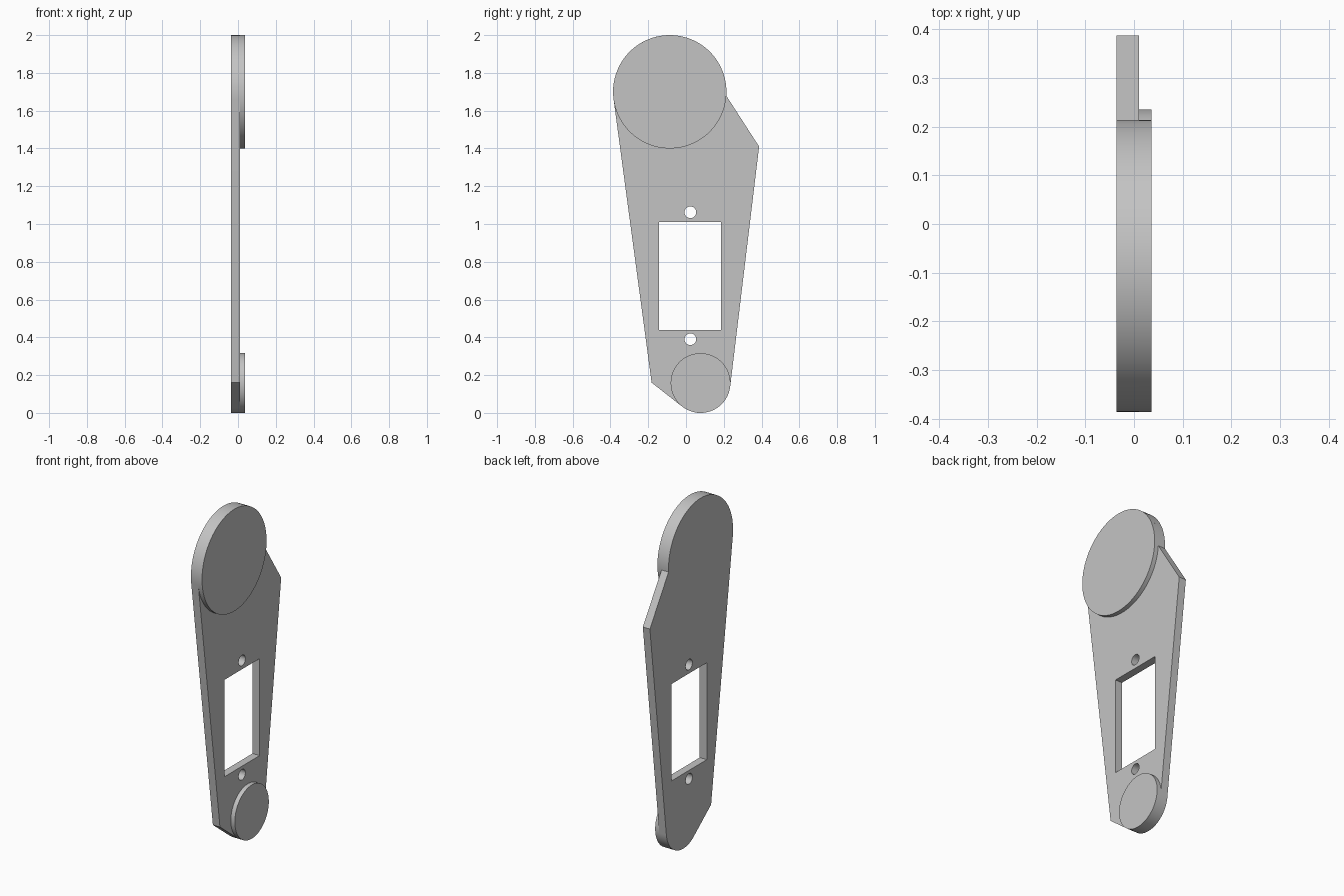
import bpy
import bmesh
from math import cos, sin, radians
from mathutils import Vector

cube = bpy.data.objects.get("Cube")
if cube:
    bpy.data.objects.remove(cube, do_unlink=True)

grey = bpy.data.materials.new("plain grey")
grey.use_nodes = True
colour = (0.55, 0.55, 0.55, 1)
grey.diffuse_color = colour
grey.node_tree.nodes["Principled BSDF"].inputs["Base Color"].default_value = colour

BACK, STEP, FACE = -0.036, 0.01, 0.036
TOP = (-0.086, 1.7, 0.3)       # centre y, centre z, radius
FOOT = (0.077, 0.158, 0.158)


def arc(circle, start, end, steps):
    """Points (y, z) along a circle between two angles in degrees."""
    y, z, r = circle
    angles = [radians(start + (end - start) * i / steps) for i in range(steps + 1)]
    return [(y + r * cos(a), z + r * sin(a)) for a in angles]


def ring(circle, steps):
    return arc(circle, 0, 360, steps)[:-1]


def slab(name, loops, x0, x1):
    """Fill an outline with optional holes and extrude it along x."""
    bm = bmesh.new()
    edges = []
    for loop in loops:
        verts = [bm.verts.new((x0, y, z)) for y, z in loop]
        edges += [bm.edges.new((v, verts[i - 1])) for i, v in enumerate(verts)]
    if len(loops) == 1:
        bm.faces.new(verts)
    else:
        bmesh.ops.triangle_fill(bm, edges=edges, use_beauty=True, normal=Vector((1, 0, 0)))
    grown = bmesh.ops.extrude_face_region(bm, geom=bm.faces[:], use_keep_orig=True)
    moved = [g for g in grown["geom"] if isinstance(g, bmesh.types.BMVert)]
    bmesh.ops.translate(bm, verts=moved, vec=(x1 - x0, 0, 0))
    bmesh.ops.recalc_face_normals(bm, faces=bm.faces[:])
    mesh = bpy.data.meshes.new(name)
    bm.to_mesh(mesh)
    bm.free()
    mesh.materials.append(grey)
    obj = bpy.data.objects.new(name, mesh)
    bpy.context.collection.objects.link(obj)
    bpy.ops.object.select_all(action="DESELECT")
    obj.select_set(True)
    bpy.context.view_layer.objects.active = obj
    bpy.ops.object.shade_smooth_by_angle(angle=radians(20))
    return obj


# Arm plate: rounded top and foot, one corner on each side
outline = (arc(TOP, -4, 187.7, 64) + [(-0.182, 0.16)]
           + arc(FOOT, 232, 353, 40) + [(0.387, 1.41)])
window = [(-0.142, 0.44), (0.186, 0.44), (0.186, 1.01), (-0.142, 1.01)]
screw_holes = [ring((0.023, z, 0.031), 32) for z in (0.39, 1.062)]
slab("arm_plate", [outline, window] + screw_holes, BACK, STEP)

# Raised round pads at both ends
slab("top_pad", [ring(TOP, 120)], STEP, FACE)
slab("foot_pad", [ring(FOOT, 96)], STEP, FACE)
